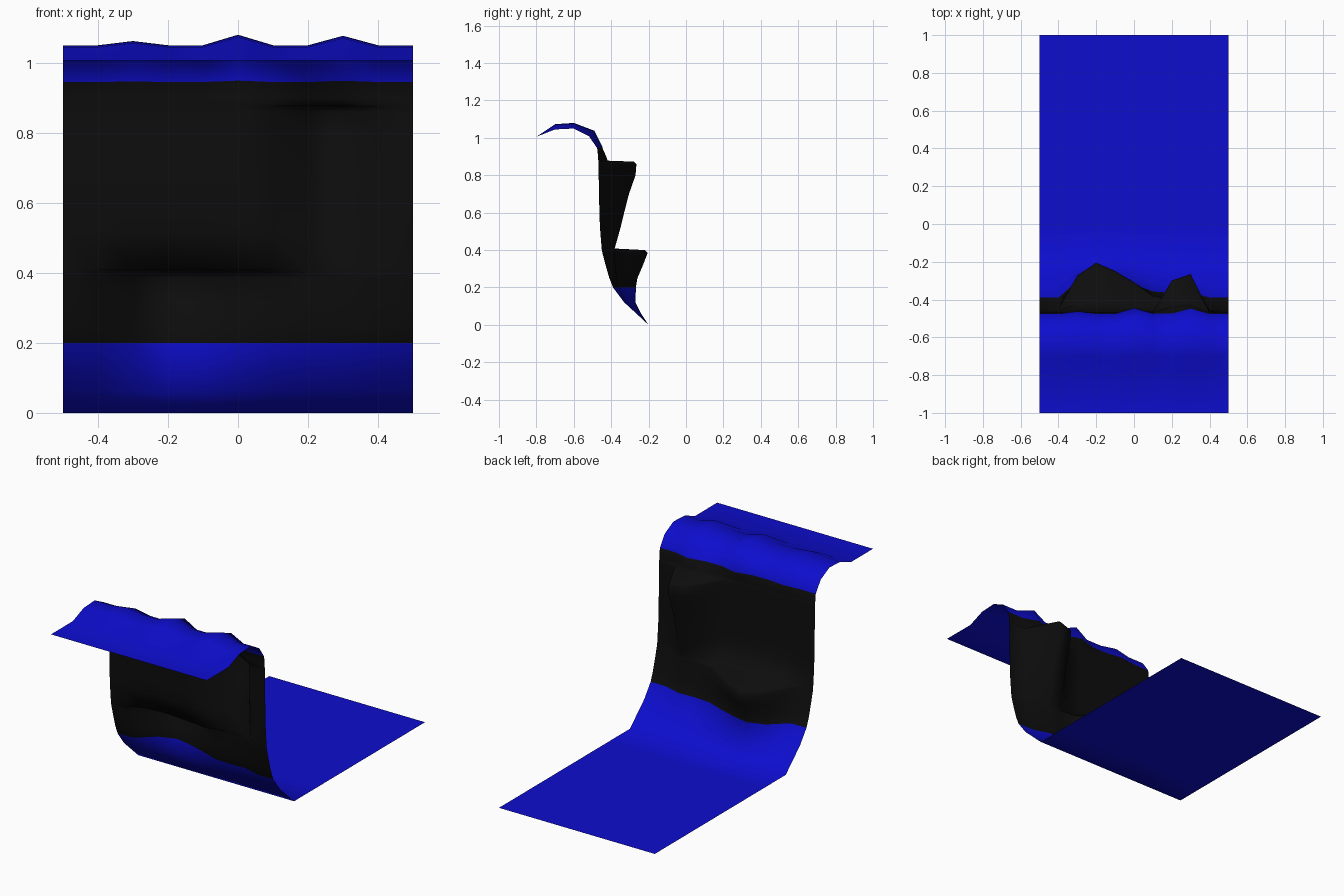
import bpy
import bmesh

cube = bpy.data.objects.get("Cube")
if cube:
    bpy.data.objects.remove(cube)


def make_material(name, colour):
    mat = bpy.data.materials.new(name)
    mat.use_nodes = True
    mat.diffuse_color = colour
    bsdf = mat.node_tree.nodes["Principled BSDF"]
    bsdf.inputs["Base Color"].default_value = colour
    return mat


def interpolate(points, t):
    """Piecewise linear lookup in a short list of (position, value) pairs."""
    if t <= points[0][0]:
        return points[0][1]
    for (a, u), (b, v) in zip(points, points[1:]):
        if t <= b:
            return u + (v - u) * (t - a) / (b - a)
    return points[-1][1]


# Side profile (y, z): ground, curved foot, rock wall, overhanging lip
ground = [(1, 0), (0.5, 0), (0, 0), (-0.2, 0)]
foot = [(-0.265, 0.06), (-0.33, 0.12), (-0.39, 0.2)]
wall = [(-0.41, 0.25), (-0.43, 0.32), (-0.447, 0.385), (-0.45, 0.4),
        (-0.451, 0.41), (-0.46, 0.52), (-0.463, 0.6), (-0.465, 0.7),
        (-0.467, 0.8), (-0.468, 0.86), (-0.468, 0.873), (-0.469, 0.878),
        (-0.47, 0.9), (-0.475, 0.945)]
lip = [(-0.52, 1.01), (-0.6, 1.05), (-0.7, 1.045), (-0.8, 1.006), (-1, 1.006)]
profile = ground + foot + wall + lip
wall_start = len(ground) + len(foot) - 1
wall_end = wall_start + len(wall)

# Rock ledges on the back of the wall: shape across x, and depth by height
low_across = [(-0.4, 0), (-0.3, 0.72), (-0.2, 1), (-0.1, 0.82), (0, 0.57),
              (0.1, 0.27), (0.2, 0)]
low_depth = [(0, 0), (0.06, 0.025), (0.12, 0.06), (0.2, 0.122), (0.25, 0.15),
             (0.32, 0.2), (0.385, 0.242), (0.4, 0.23), (0.41, 0.04), (0.52, 0)]
high_across = [(0.1, 0), (0.2, 0.83), (0.3, 1), (0.4, 0)]
high_depth = [(0.06, 0), (0.2, 0.03), (0.41, 0.07), (0.52, 0.11), (0.7, 0.16),
              (0.8, 0.197), (0.86, 0.203), (0.873, 0.188), (0.878, 0.05),
              (0.945, 0.03)]

# Small humps along the lip
hump_across = [(-0.4, 0), (-0.3, 0.4), (-0.2, 0), (-0.1, 0), (0, 1), (0.1, 0),
               (0.2, 0), (0.3, 0.9), (0.4, 0)]
hump_height = [(-0.8, 0), (-0.7, 0.028), (-0.6, 0.03), (-0.52, 0.028),
               (-0.475, 0.004), (-0.47, 0)]


def surface_point(x, y, z):
    is_lip = z > 0.94
    push = 0
    rise = 0
    if is_lip:
        rise = interpolate(hump_across, x) * interpolate(hump_height, y)
        if y > -0.6:
            push = 0.03 * interpolate(hump_across, x)
    elif z > 0:
        push = interpolate(low_across, x) * interpolate(low_depth, z)
        push += interpolate(high_across, x) * interpolate(high_depth, z)
    return (x, y + push, z + rise)


# Sweep the profile across the width as one sheet
columns = [i / 10 - 0.5 for i in range(11)]
bm = bmesh.new()
grid = [[bm.verts.new(surface_point(x, y, z)) for x in columns]
        for y, z in profile]
for row, (lower, upper) in enumerate(zip(grid, grid[1:])):
    for i in range(len(columns) - 1):
        face = bm.faces.new((lower[i + 1], lower[i], upper[i], upper[i + 1]))
        face.smooth = True
        face.material_index = int(wall_start <= row < wall_end)
bm.normal_update()
if bm.faces[:][0].normal.z < 0:
    bmesh.ops.reverse_faces(bm, faces=bm.faces)

mesh = bpy.data.meshes.new("cliff_sheet")
bm.to_mesh(mesh)
bm.free()
mesh.materials.append(make_material("ground_blue", (0.004, 0.004, 0.62, 1)))
mesh.materials.append(make_material("rock_black", (0.004, 0.004, 0.004, 1)))
cliff = bpy.data.objects.new("cliff_sheet", mesh)
bpy.context.collection.objects.link(cliff)
